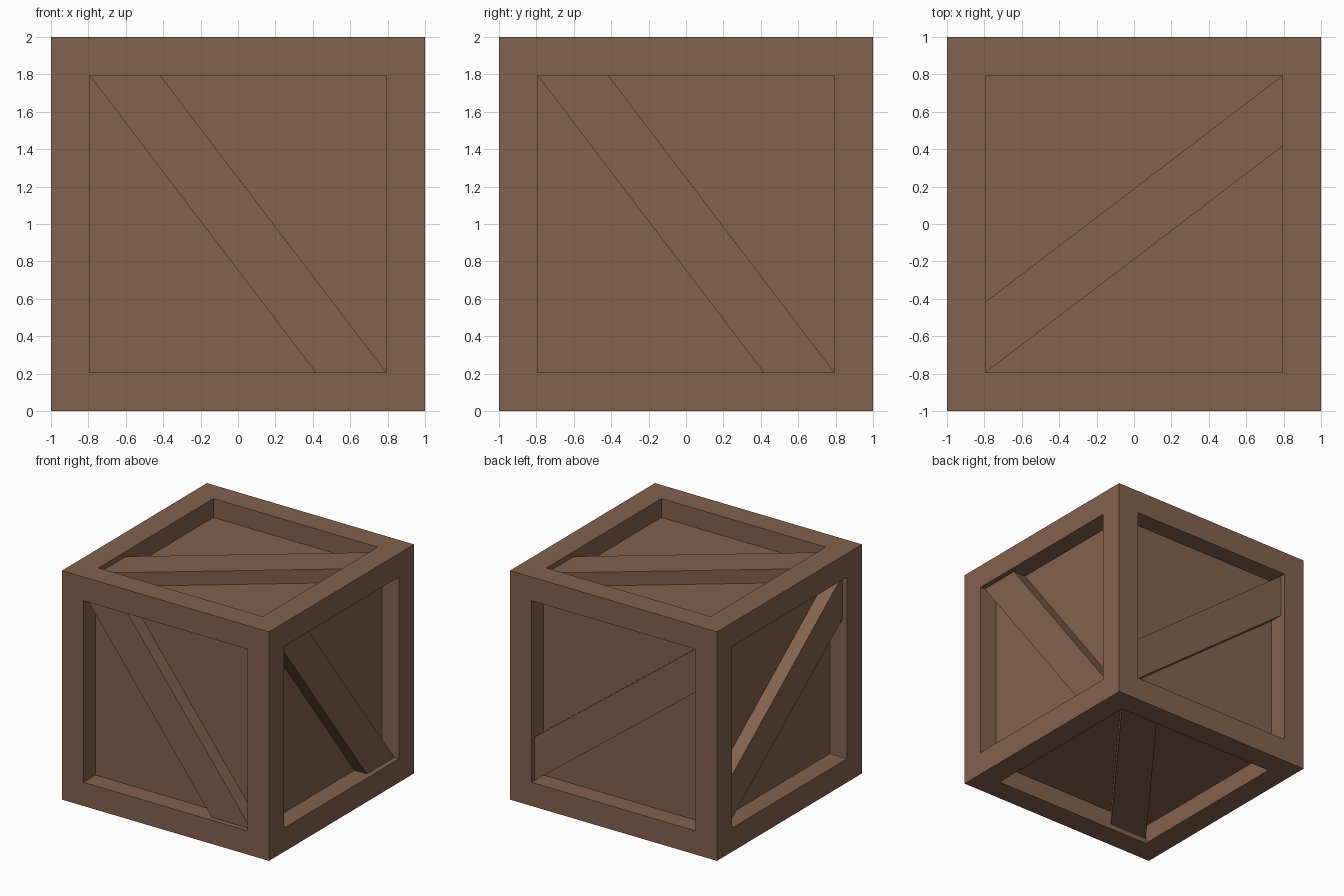
import bpy
import bmesh
from mathutils import Vector

if "Cube" in bpy.data.objects:
    bpy.data.objects.remove(bpy.data.objects["Cube"])

HALF = 1.0        # half the crate size
RIM = 0.207       # width of the frame boards
PANEL = 0.165     # how deep the panels sit
BRACE = 0.045     # how deep the brace faces sit

wood = bpy.data.materials.new("brown wood")
wood.diffuse_color = (0.228, 0.122, 0.075, 1)
wood.use_nodes = True
wood.node_tree.nodes["Principled BSDF"].inputs["Base Color"].default_value = wood.diffuse_color


def add_object(name, bm):
    bmesh.ops.recalc_face_normals(bm, faces=bm.faces[:])
    mesh = bpy.data.meshes.new(name)
    bm.to_mesh(mesh)
    bm.free()
    mesh.materials.append(wood)
    obj = bpy.data.objects.new(name, mesh)
    obj.location.z = HALF
    bpy.context.collection.objects.link(obj)
    return obj


# Crate body: a cube whose six faces are inset and sunk to leave a frame
bm = bmesh.new()
bmesh.ops.create_cube(bm, size=2 * HALF)
sides = bm.faces[:]
bmesh.ops.inset_individual(bm, faces=sides, thickness=RIM, depth=0, use_even_offset=True)
normals = [f.normal.copy() for f in sides]
for face, normal in zip(sides, normals):
    sunk = bmesh.ops.extrude_discrete_faces(bm, faces=[face])["faces"][0]
    bmesh.ops.translate(bm, verts=sunk.verts[:], vec=-normal * PANEL)
add_object("crate_body", bm)

# Diagonal braces: one slanted board per side, given by its in-plane axes
X, Y, Z = Vector((1, 0, 0)), Vector((0, 1, 0)), Vector((0, 0, 1))
a = HALF - RIM
b = 0.415
outline = [(-a, -a), (a, b), (a, a), (-a, -b)]
axes = {
    "front": (-Z, X),
    "right": (-Z, Y),
    "back": (-X, Z),
    "left": (-Y, Z),
    "top": (X, Y),
    "bottom": (Y, X),
}
for side, (u, v) in axes.items():
    n = u.cross(v)
    bm = bmesh.new()
    base = bm.faces.new([bm.verts.new(u * p + v * q + n * (HALF - PANEL - 0.01))
                         for p, q in outline])
    top = bmesh.ops.extrude_face_region(bm, geom=[base])["geom"]
    bmesh.ops.translate(bm, vec=n * (PANEL + 0.01 - BRACE),
                        verts=[g for g in top if isinstance(g, bmesh.types.BMVert)])
    add_object(side + "_brace", bm)
